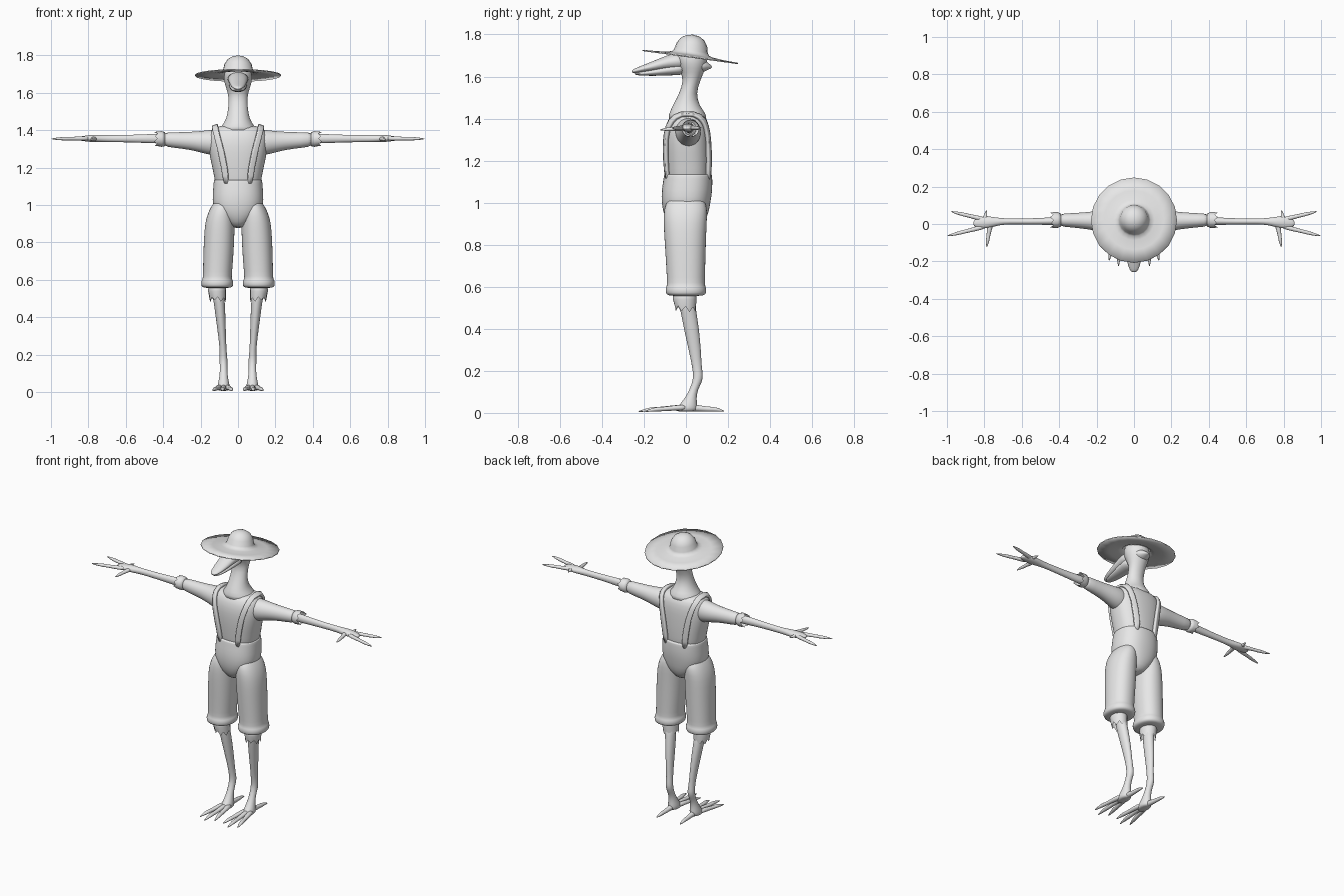
import bpy, bmesh, math
from mathutils import Matrix

grey = bpy.data.materials.new("plain_grey")
grey.diffuse_color = (0.8, 0.8, 0.8, 1)


def finish(name, bm, mirror=False, sub=1):
    """Turn a bmesh into a smooth object, optionally mirrored across x."""
    bmesh.ops.recalc_face_normals(bm, faces=bm.faces)
    for f in bm.faces:
        f.smooth = True
    me = bpy.data.meshes.new(name)
    bm.to_mesh(me)
    bm.free()
    me.materials.append(grey)
    ob = bpy.data.objects.new(name, me)
    bpy.context.collection.objects.link(ob)
    if sub:
        m = ob.modifiers.new("round", 'SUBSURF')
        m.levels = m.render_levels = sub
    if mirror:
        ob.modifiers.new("mirror", 'MIRROR')
    return ob


def loft(name, axis, rings, n=16, p=2.0, mirror=False, sub=1, jag=0.0):
    """Skin rings (position on axis, centre u, centre v, radius u, radius v).
    jag makes a ragged open end on the last ring."""
    bm = bmesh.new()
    loops = []
    for k, (t, cu, cv, ru, rv) in enumerate(rings):
        loop = []
        for i in range(n):
            a = 2 * math.pi * i / n
            c, s = math.cos(a), math.sin(a)
            u = cu + ru * math.copysign(abs(c) ** (2 / p), c)
            v = cv + rv * math.copysign(abs(s) ** (2 / p), s)
            w = t
            if jag and k == len(rings) - 1:
                w += jag * (1 if i % 2 else -0.4) * (0.7 + 0.3 * math.sin(i * 2.3))
            co = {'x': (w, u, v), 'y': (u, w, v), 'z': (u, v, w)}[axis]
            loop.append(bm.verts.new(co))
        loops.append(loop)
    for a, b in zip(loops, loops[1:]):
        for i in range(n):
            j = (i + 1) % n
            bm.faces.new((a[i], a[j], b[j], b[i]))
    bm.faces.new(loops[0])
    if not jag:
        bm.faces.new(loops[-1])
    return finish(name, bm, mirror, sub)


# shirt body
shirt = loft("shirt", 'z', [
    (1.08, 0, .01, .118, .1), (1.13, 0, .01, .124, .102), (1.2, 0, .008, .138, .108),
    (1.28, 0, .005, .156, .11), (1.35, 0, .005, .163, .108), (1.4, 0, .008, .148, .093),
    (1.42, 0, .008, .12, .07), (1.425, 0, .008, .06, .04)], n=24, p=2.4)

# neck and head
loft("neck_and_head", 'z', [
    (1.38, 0, .008, .125, .095), (1.42, 0, .008, .088, .092), (1.46, 0, .0, .062, .064),
    (1.52, 0, .008, .052, .04), (1.58, 0, .028, .05, .04), (1.62, 0, .03, .062, .055),
    (1.66, 0, .028, .076, .074), (1.7, 0, .022, .077, .08), (1.74, 0, .022, .06, .065),
    (1.76, 0, .022, .02, .02)], n=20)
loft("head_tuft", 'y', [
    (.05, 0, 1.655, .06, .045), (.085, 0, 1.652, .05, .032), (.108, 0, 1.648, .03, .015),
    (.125, 0, 1.645, .006, .004)], n=12)

# beak, two halves with a mouth line between
loft("upper_beak", 'y', [
    (.0, 0, 1.672, .062, .045), (-.06, 0, 1.672, .055, .039), (-.11, 0, 1.662, .05, .032),
    (-.16, 0, 1.648, .044, .024), (-.21, 0, 1.636, .036, .016), (-.245, 0, 1.627, .024, .011),
    (-.258, 0, 1.624, .012, .006)], n=16)
loft("lower_beak", 'y', [
    (.0, 0, 1.64, .052, .034), (-.06, 0, 1.634, .048, .028), (-.12, 0, 1.625, .042, .022),
    (-.18, 0, 1.617, .034, .014), (-.225, 0, 1.613, .024, .008), (-.245, 0, 1.613, .01, .004)], n=16)

# sun hat: lathed crown and wide tilted brim
bm = bmesh.new()
profile = [(0, .102), (.03, .097), (.055, .082), (.073, .055), (.08, .025),
           (.088, .012), (.11, .006), (.16, .001), (.23, -.002)]
vs = [bm.verts.new((r, 0, z)) for r, z in profile]
es = [bm.edges.new(e) for e in zip(vs, vs[1:])]
bmesh.ops.spin(bm, geom=vs + es, axis=(0, 0, 1), cent=(0, 0, 0), angle=2 * math.pi, steps=20)
bmesh.ops.remove_doubles(bm, verts=bm.verts, dist=.0005)
bm.transform(Matrix.Translation((0, .021, 1.698)) @ Matrix.Rotation(-.136, 4, 'X'))
hat = finish("sun_hat", bm, sub=0)
m = hat.modifiers.new("thickness", 'SOLIDIFY')
m.thickness = .006

# trousers
loft("trouser_seat", 'z', [
    (1.135, 0, .01, .12, .108), (1.135, 0, .01, .13, .115), (1.12, 0, .01, .131, .116),
    (1.06, 0, .005, .136, .122), (1.0, 0, 0, .138, .117), (.95, 0, 0, .115, .108),
    (.91, 0, 0, .07, .09), (.875, 0, 0, .03, .06)], n=24, p=2.3)
loft("trouser_leg", 'z', [
    (1.04, .075, 0, .035, .06), (1.0, .083, 0, .058, .1), (.94, .094, -.003, .076, .105),
    (.87, .099, -.004, .082, .102), (.75, .104, -.002, .082, .096), (.63, .11, 0, .078, .091),
    (.605, .111, 0, .078, .091), (.595, .111, 0, .087, .098), (.57, .111, 0, .087, .098),
    (.558, .111, 0, .08, .09), (.556, .111, 0, .04, .04)], n=20, p=2.2, mirror=True)

# braces over the shoulders, wrapped onto the shirt
bm = bmesh.new()
path = [(.07, -.11, 1.11), (.078, -.115, 1.2), (.098, -.11, 1.3), (.118, -.095, 1.37),
        (.126, -.06, 1.415), (.128, .008, 1.44), (.126, .07, 1.415), (.118, .11, 1.37),
        (.098, .12, 1.3), (.078, .12, 1.2), (.07, .115, 1.11)]
rows = [[bm.verts.new((x + d, y, z)) for d in (-.019, 0, .019)] for x, y, z in path]
for a, b in zip(rows, rows[1:]):
    for i in range(2):
        bm.faces.new((a[i], a[i + 1], b[i + 1], b[i]))
brace = finish("shoulder_brace", bm)
w = brace.modifiers.new("wrap", 'SHRINKWRAP')
w.target = shirt
w.offset = .008
m = brace.modifiers.new("thickness", 'SOLIDIFY')
m.thickness = .016
m.offset = 0
brace.modifiers.new("mirror", 'MIRROR')

# sleeves with ragged cuffs
loft("sleeve", 'x', [
    (.09, .008, 1.33, .06, .07), (.14, .01, 1.335, .064, .07), (.19, .016, 1.337, .056, .06),
    (.25, .018, 1.343, .046, .049), (.34, .02, 1.347, .038, .042), (.41, .021, 1.352, .035, .038)],
    mirror=True)
loft("sleeve_cuff", 'x', [
    (.39, .021, 1.352, .034, .037), (.408, .021, 1.353, .042, .042),
    (.435, .021, 1.354, .042, .039)], mirror=True, sub=0, jag=.014)

# arms and hands
loft("arm", 'x', [
    (.37, .018, 1.355, .025, .028), (.45, .015, 1.355, .02, .026), (.55, .013, 1.355, .017, .021),
    (.67, .014, 1.355, .016, .019), (.72, .013, 1.355, .019, .02), (.77, .01, 1.356, .032, .021),
    (.81, .008, 1.356, .034, .017), (.845, .005, 1.355, .024, .011), (.86, .004, 1.355, .01, .006)],
    n=14, mirror=True)
for nm, y1, tip, ty in (("back_finger", .022, .98, .067), ("front_finger", -.012, 1.0, -.064)):
    d = ty - y1
    L = tip - .79
    loft(nm, 'x', [(.79 + L * f, y1 + d * f, 1.356 - .002 * f, r, r * .9) for f, r in
                   ((0, .014), (.3, .013), (.52, .01), (.6, .012), (.85, .008), (1, .002))],
         n=10, mirror=True)
loft("thumb", 'y', [(.01, .765, 1.355, .018, .014), (-.03, .773, 1.353, .014, .012),
                    (-.065, .779, 1.35, .01, .009), (-.08, .781, 1.35, .011, .01),
                    (-.105, .785, 1.348, .007, .006), (-.125, .787, 1.346, .002, .002)],
     n=10, mirror=True)
loft("small_finger", 'y', [(.01, .8, 1.357, .018, .012), (.035, .796, 1.357, .012, .01),
                           (.055, .792, 1.357, .008, .007), (.075, .789, 1.357, .002, .002)],
     n=10, mirror=True)

# ragged feathers below the trouser legs
loft("knee_feathers", 'z', [
    (.58, .112, -.006, .045, .055), (.54, .112, -.006, .048, .056),
    (.5, .108, -.002, .044, .05)], mirror=True, sub=0, jag=-.022)

# lower legs
loft("lower_leg", 'z', [
    (.56, .11, 0, .036, .042), (.48, .1, .012, .03, .038), (.4, .093, .026, .027, .037),
    (.3, .085, .042, .021, .03), (.22, .079, .052, .018, .023), (.18, .078, .058, .022, .024),
    (.15, .077, .055, .021, .024), (.11, .077, .036, .02, .02), (.07, .077, .022, .025, .028),
    (.035, .077, .01, .034, .045), (.012, .077, .0, .035, .055), (.006, .077, 0, .02, .04)],
    n=14, mirror=True)

# toes: three spread forward, one back
for nm, x1, x2, tip in (("inner_toe", .06, .03, -.2), ("middle_toe", .077, .083, -.23),
                        ("outer_toe", .094, .134, -.2)):
    loft(nm, 'y', [(.01 + (tip - .01) * f, x1 + (x2 - x1) * f, z, r, r * .85) for f, z, r in
                   ((0, .026, .018), (.3, .024, .016), (.55, .018, .012), (.68, .018, .014),
                    (.82, .014, .01), (1, .006, .002))], n=10, mirror=True)
loft("back_toe", 'y', [(.0, .077, .026, .024, .02), (.06, .078, .022, .015, .016),
                       (.11, .08, .017, .012, .012), (.14, .081, .018, .012, .012),
                       (.185, .083, .008, .002, .002)], n=10, mirror=True)
